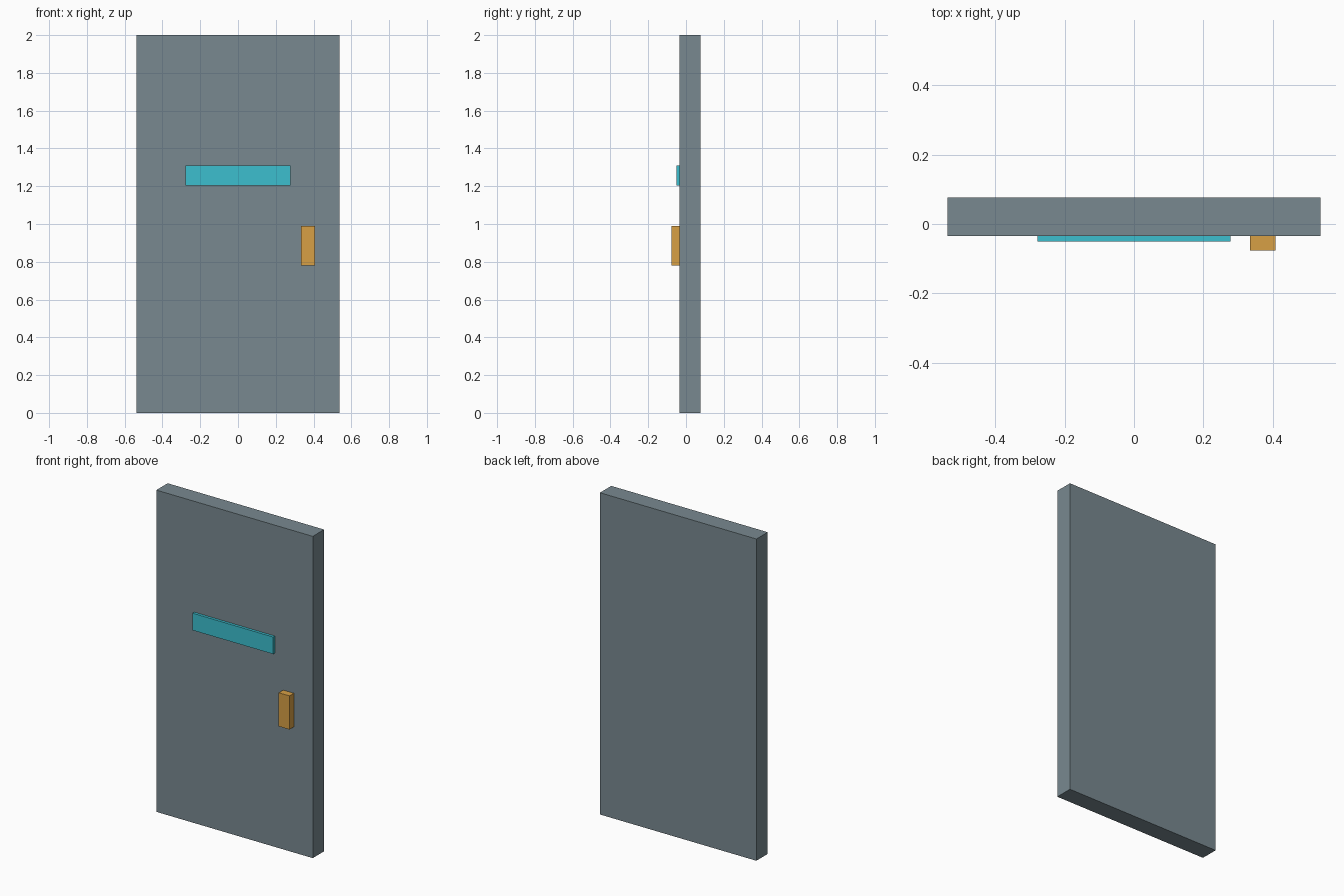
import bpy

if "Cube" in bpy.data.objects:
    bpy.data.objects.remove(bpy.data.objects["Cube"])


def material(name, rgb):
    mat = bpy.data.materials.new(name)
    mat.diffuse_color = (*rgb, 1.0)
    mat.use_nodes = True
    mat.node_tree.nodes["Principled BSDF"].inputs["Base Color"].default_value = mat.diffuse_color
    return mat


def box(name, x, y, z, mat):
    """Axis-aligned box from (min, max) ranges."""
    ranges = (x, y, z)
    bpy.ops.mesh.primitive_cube_add(size=1, location=[(a + b) / 2 for a, b in ranges])
    obj = bpy.context.object
    obj.name = name
    obj.scale = [b - a for a, b in ranges]
    bpy.ops.object.transform_apply(location=False, rotation=False, scale=True)
    obj.data.materials.append(mat)
    return obj


FRONT = -0.034  # front face of the door slab

# Door slab
box("door_slab", (-0.538, 0.538), (FRONT, 0.077), (0, 2),
    material("slate_grey", (0.19, 0.25, 0.28)))

# Horizontal strip on the front
box("window_strip", (-0.278, 0.278), (-0.051, FRONT), (1.205, 1.311),
    material("cyan", (0.045, 0.52, 0.62)))

# Handle block
box("door_handle", (0.334, 0.408), (-0.077, FRONT), (0.781, 0.99),
    material("amber", (0.68, 0.35, 0.06)))
